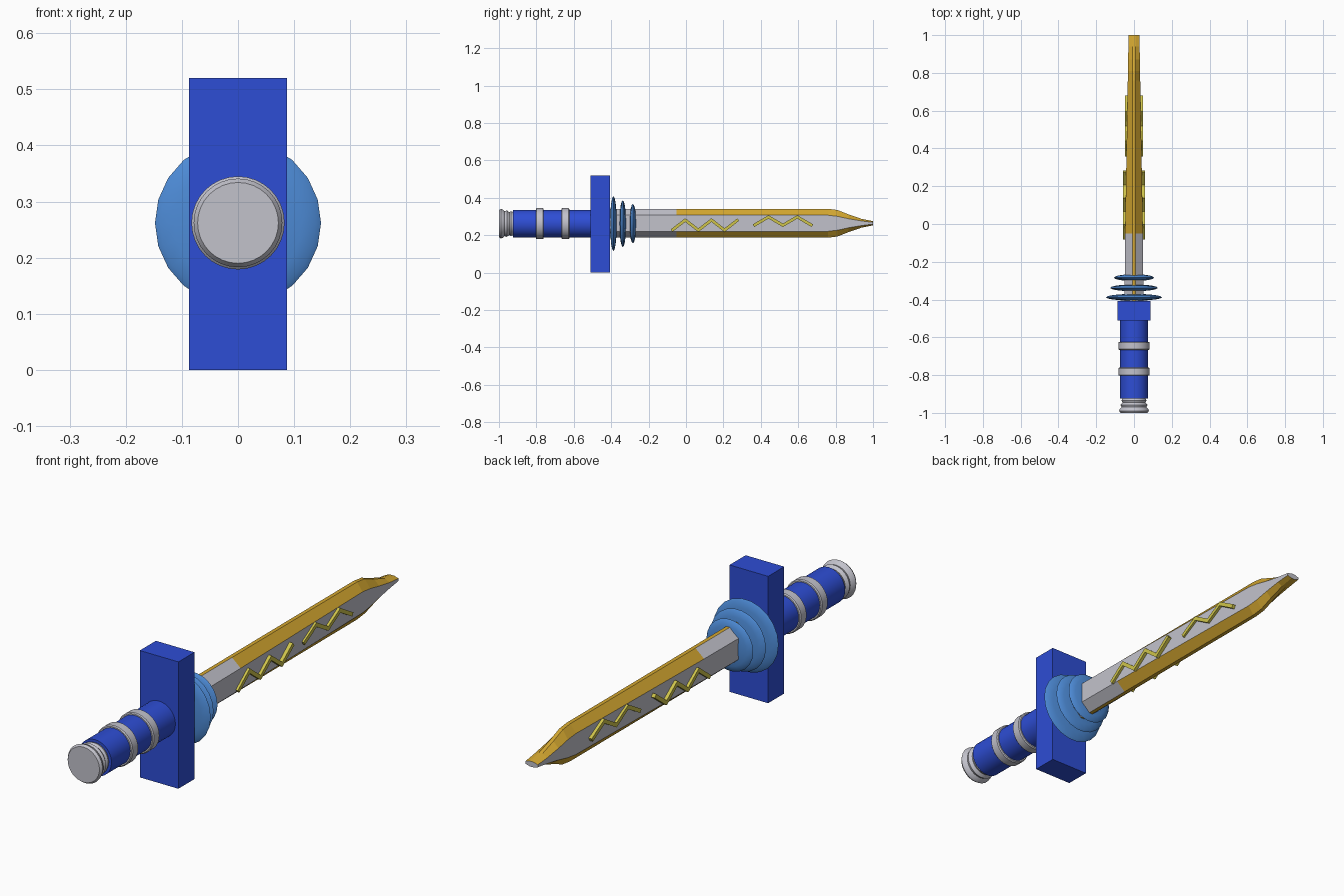
import bpy, bmesh, math
from mathutils import Vector

if "Cube" in bpy.data.objects:
    bpy.data.objects.remove(bpy.data.objects["Cube"])

ZC = 0.262  # height of the sword's long axis


def material(name, rgb):
    m = bpy.data.materials.new(name)
    m.diffuse_color = (*rgb, 1)
    m.use_nodes = True
    m.node_tree.nodes["Principled BSDF"].inputs["Base Color"].default_value = m.diffuse_color
    return m


BLUE = material("royal blue", (0.027, 0.075, 0.66))
SKY = material("sky blue", (0.075, 0.26, 0.68))
GREY = material("silver grey", (0.54, 0.54, 0.60))
GOLD = material("gold", (0.66, 0.39, 0.03))
YELLOW = material("pale yellow", (0.62, 0.55, 0.07))


def finish(name, bm, *mats, smooth=None):
    bmesh.ops.recalc_face_normals(bm, faces=bm.faces)
    me = bpy.data.meshes.new(name)
    bm.to_mesh(me)
    bm.free()
    ob = bpy.data.objects.new(name, me)
    bpy.context.collection.objects.link(ob)
    for m in mats:
        me.materials.append(m)
    if smooth:
        bpy.ops.object.select_all(action='DESELECT')
        ob.select_set(True)
        bpy.context.view_layer.objects.active = ob
        bpy.ops.object.shade_smooth_by_angle(angle=math.radians(smooth))
    return ob


def loft(bm, rings):
    """Join rings of points with quads and cap both ends."""
    vs = [[bm.verts.new(p) for p in r] for r in rings]
    n = len(vs[0])
    for a, b in zip(vs, vs[1:]):
        for i in range(n):
            bm.faces.new((a[i], a[(i + 1) % n], b[(i + 1) % n], b[i]))
    bm.faces.new(vs[0])
    bm.faces.new(vs[-1])


def turned(name, profile, mat, sides=32, smooth=30):
    """Lathe a (y, radius) profile around the long axis."""
    bm = bmesh.new()
    angles = [math.tau * i / sides for i in range(sides)]
    loft(bm, [[(r * math.cos(a), y, ZC + r * math.sin(a)) for a in angles]
              for y, r in profile])
    return finish(name, bm, mat, smooth=smooth)


# Cross guard block
bm = bmesh.new()
bmesh.ops.create_cube(bm, size=1)
for v in bm.verts:
    v.co = (v.co.x * 0.175, v.co.y * 0.104 - 0.459, (v.co.z + 0.5) * 0.52)
finish("cross_guard", bm, BLUE)

# Grip, its bands and the ridged pommel
turned("grip", [(-0.925, 0.074), (-0.46, 0.074)], BLUE)
for i, y in enumerate((-0.782, -0.645)):
    turned(f"grip_band_{i + 1}", [(y - 0.021, 0.079), (y - 0.017, 0.083),
                                  (y + 0.017, 0.083), (y + 0.021, 0.079)], GREY)
turned("pommel", [(-1.0, 0.072), (-0.99, 0.079), (-0.98, 0.076), (-0.97, 0.066),
                  (-0.958, 0.071), (-0.945, 0.061), (-0.935, 0.066),
                  (-0.92, 0.06)], GREY)

# Three lens shaped discs at the base of the blade
for i, (y, r) in enumerate(((-0.388, 0.148), (-0.338, 0.126), (-0.284, 0.106))):
    ts = [math.radians(t) for t in (170, 150, 130, 110, 90, 70, 50, 30, 10)]
    turned(f"collar_disc_{i + 1}",
           [(y + 0.018 * math.cos(t), r * math.sin(t)) for t in ts],
           SKY, sides=22, smooth=40)

# Blade: y, half thickness, half height of the flat, half height at the edge
stations = [(-0.42, 0.050, 0.043, 0.077), (-0.05, 0.047, 0.043, 0.077),
            (0.76, 0.033, 0.043, 0.077), (0.81, 0.032, 0.037, 0.071),
            (0.87, 0.031, 0.024, 0.047), (0.94, 0.030, 0.012, 0.023),
            (1.0, 0.028, 0.005, 0.011)]
bm = bmesh.new()
loft(bm, [[(sx * x, y, ZC + 0.002 + z) for sx, x, z in (
    (1, w, -f), (1, w, f), (1, 0.008, e), (-1, 0.008, e),
    (-1, w, f), (-1, w, -f), (-1, 0.008, -e), (1, 0.008, -e))]
    for y, w, f, e in stations])
bm.normal_update()
for f in bm.faces:  # side flats and end caps are grey, edges gold
    c = f.calc_center_median()
    flat = abs(c.x) > 0.025
    cap = len(f.verts) == 8
    f.material_index = 1 if flat or cap else 0
finish("blade", bm, GOLD, GREY)


# Raised zigzag bars on both flats
def zigzag(name, pts, side, outer):
    bm = bmesh.new()
    for a, b in zip(pts, pts[1:]):
        a, b = Vector(a), Vector(b)
        d = (b - a).normalized()
        n = Vector((-d.y, d.x)) * 0.008
        a, b = a - d * 0.004, b + d * 0.004
        loft(bm, [[(side * x, p.x, p.y) for p in (a - n, b - n, b + n, a + n)]
                  for x in (0.028, outer)])
    finish(name, bm, YELLOW)


low = [(-0.074 + 0.07 * i, 0.281 if i % 2 else 0.227) for i in range(6)]
high = [(0.364 + 0.077 * i, 0.298 if i % 2 else 0.253) for i in range(5)]
for label, s in (("right", 1), ("left", -1)):
    zigzag(f"lower_zigzag_{label}", low, s, 0.057)
    zigzag(f"upper_zigzag_{label}", high, s, 0.048)
